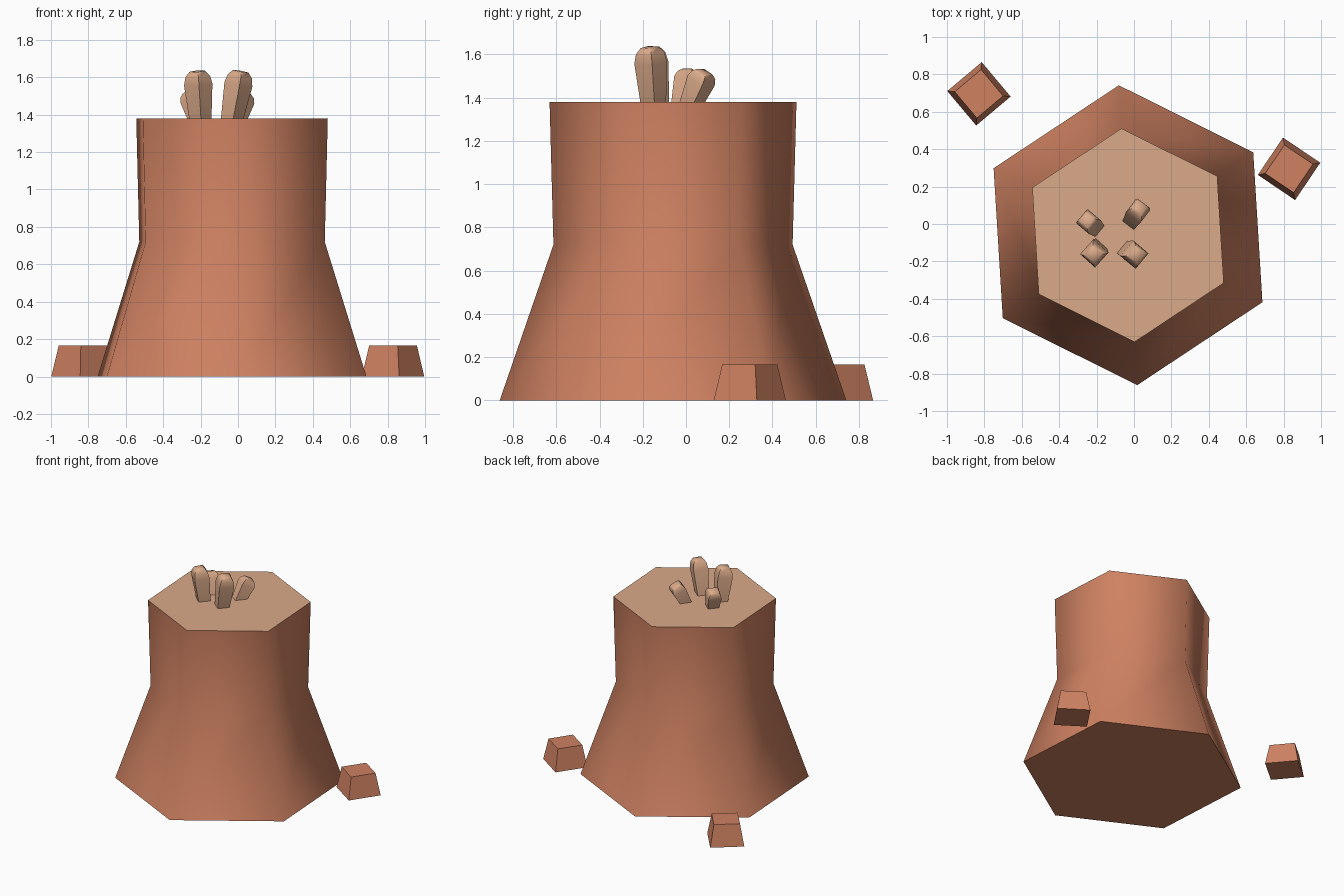
import bpy, bmesh, math
from mathutils import Vector

if "Cube" in bpy.data.objects:
    bpy.data.objects.remove(bpy.data.objects["Cube"])


def material(name, rgb):
    m = bpy.data.materials.new(name)
    m.diffuse_color = (*rgb, 1)
    m.use_nodes = True
    m.node_tree.nodes["Principled BSDF"].inputs["Base Color"].default_value = m.diffuse_color
    return m


bark = material("bark", (0.62, 0.22, 0.12))
wood = material("pale_wood", (0.70, 0.40, 0.25))


def loft(name, rings, sides, angle, mats, smooth=35):
    """rings: (centre, radius, axis); regular polygon sections joined and capped.
    A second material goes on the top cap."""
    bm = bmesh.new()
    loops = []
    for centre, r, axis in rings:
        q = Vector((0, 0, 1)).rotation_difference(Vector(axis))
        loop = []
        for i in range(sides):
            a = math.radians(angle) + 2 * math.pi * i / sides
            loop.append(bm.verts.new(Vector(centre) + q @ Vector((r * math.cos(a), r * math.sin(a), 0))))
        loops.append(loop)
    for lo, hi in zip(loops, loops[1:]):
        for i in range(sides):
            j = (i + 1) % sides
            bm.faces.new((lo[i], lo[j], hi[j], hi[i]))
    bm.faces.new(loops[0][::-1])
    top = bm.faces.new(loops[-1])
    top.material_index = len(mats) - 1
    me = bpy.data.meshes.new(name)
    bm.to_mesh(me)
    bm.free()
    for m in mats:
        me.materials.append(m)
    ob = bpy.data.objects.new(name, me)
    bpy.context.collection.objects.link(ob)
    bpy.ops.object.select_all(action='DESELECT')
    ob.select_set(True)
    bpy.context.view_layer.objects.active = ob
    bpy.ops.object.shade_smooth_by_angle(angle=math.radians(smooth))
    return ob


UP = (0, 0, 1)

# Flared six-sided trunk with a pale cut top
loft("trunk", [((-0.032, -0.06, z), r, UP) for z, r in ((0, 0.803), (0.72, 0.554), (1.38, 0.572))],
     6, 33.5, [bark, wood], 62)

# Small tapered root stubs on the ground
for name, x, y, a in (("root_stub_right", 0.829, 0.295, 11), ("root_stub_left", -0.829, 0.696, -5)):
    loft(name, [((x, y, 0), 0.17, UP), ((x, y, 0.165), 0.13, UP)], 4, a, [bark], 60)

# Four leaning sprouts: base point, tip point, section angle, scale
sprouts = (
    ("tall_sprout_left", (-0.20, -0.135, 1.36), (-0.217, -0.165, 1.632), 3, 1.0),
    ("tall_sprout_right", (-0.035, -0.15, 1.36), (0.015, -0.168, 1.632), 5, 1.0),
    ("short_sprout_left", (-0.208, -0.018, 1.36), (-0.255, 0.022, 1.525), 5, 0.9),
    ("short_sprout_right", (-0.012, 0.018, 1.36), (0.034, 0.088, 1.52), 8, 0.9),
)
for name, base, tip, a, s in sprouts:
    b, t = Vector(base), Vector(tip)
    axis = (t - b).normalized()
    loft(name, [(b, 0.058 * s, axis), (b.lerp(t, 0.74), 0.076 * s, axis),
                (b.lerp(t, 0.9), 0.066 * s, axis), (t, 0.042 * s, axis)], 4, a, [wood], 60)
